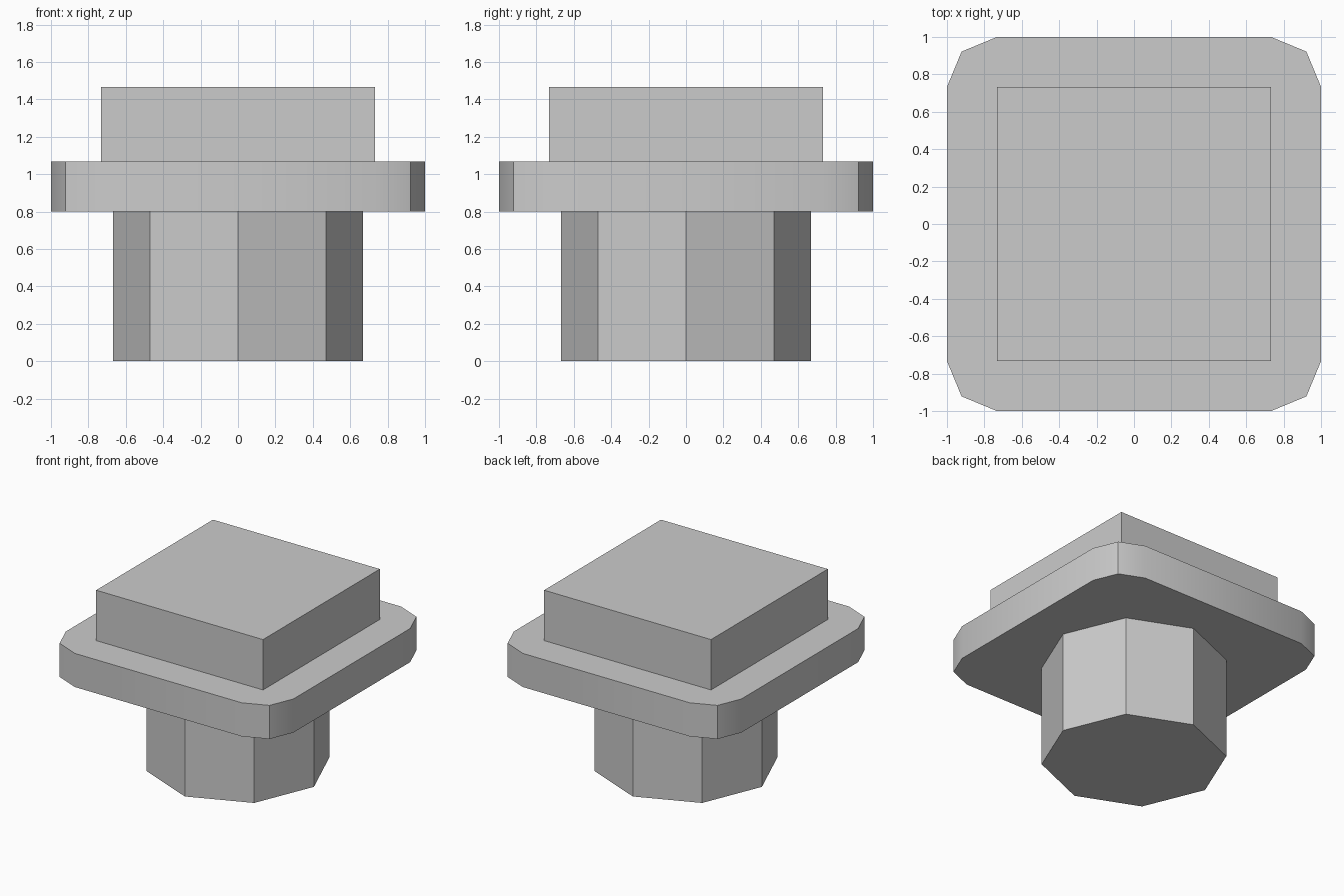
import bpy
import bmesh
from math import radians, sin, cos, pi

default = bpy.data.objects.get("Cube")
if default:
    bpy.data.objects.remove(default, do_unlink=True)

# Single plain grey for the whole piece
grey = bpy.data.materials.new("plain_grey")
grey.use_nodes = True
colour = (0.6, 0.6, 0.6, 1.0)
grey.diffuse_color = colour
grey.node_tree.nodes["Principled BSDF"].inputs["Base Color"].default_value = colour


def prism(name, outline, bottom, top):
    """Extrude a closed outline from bottom to top."""
    bm = bmesh.new()
    base = bm.faces.new([bm.verts.new((x, y, bottom)) for x, y in outline])
    extruded = bmesh.ops.extrude_face_region(bm, geom=[base], use_keep_orig=True)
    for v in extruded["geom"]:
        if isinstance(v, bmesh.types.BMVert):
            v.co.z = top
    bmesh.ops.recalc_face_normals(bm, faces=bm.faces)
    mesh = bpy.data.meshes.new(name)
    bm.to_mesh(mesh)
    bm.free()
    mesh.materials.append(grey)
    obj = bpy.data.objects.new(name, mesh)
    bpy.context.collection.objects.link(obj)
    return obj


def ring(radius, sides):
    return [(radius * cos(2 * pi * i / sides), radius * sin(2 * pi * i / sides))
            for i in range(sides)]


def rounded_square(half, radius, segments):
    points = []
    inner = half - radius
    for corner, (sx, sy) in enumerate([(1, 1), (-1, 1), (-1, -1), (1, -1)]):
        for i in range(segments + 1):
            a = pi / 2 * (corner + i / segments)
            points.append((sx * inner + radius * cos(a), sy * inner + radius * sin(a)))
    return points


# Octagonal stem
prism("stem", ring(0.667, 8), 0.0, 0.8)

# Flange with rounded corners
flange = prism("flange", rounded_square(1.0, 0.267, 2), 0.8, 1.067)

# Square block on top
h = 0.733
prism("top_block", [(h, h), (-h, h), (-h, -h), (h, -h)], 1.067, 1.467)

# Soft shading where the flange corners meet its sides
bpy.ops.object.select_all(action="DESELECT")
flange.select_set(True)
bpy.context.view_layer.objects.active = flange
bpy.ops.object.shade_smooth_by_angle(angle=radians(30))
